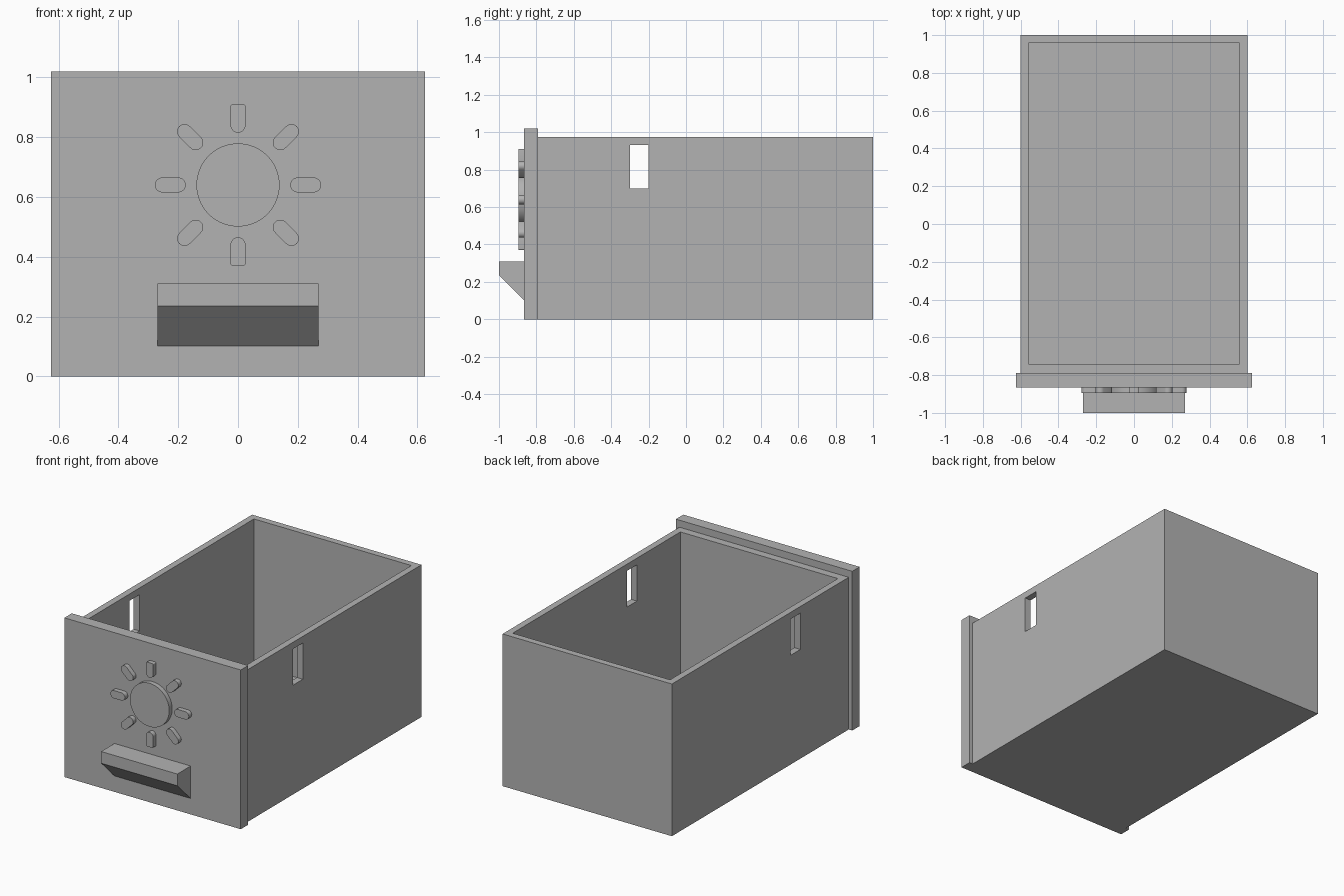
import bpy, bmesh
from math import sin, cos, pi, radians
from mathutils import Matrix, Vector

cube = bpy.data.objects.get("Cube")
if cube:
    bpy.data.objects.remove(cube, do_unlink=True)

GREY = (0.45, 0.45, 0.45, 1)
grey = bpy.data.materials.new("plain_grey")
grey.use_nodes = True
grey.diffuse_color = GREY
grey.node_tree.nodes["Principled BSDF"].inputs["Base Color"].default_value = GREY


def finish(name, bm):
    bmesh.ops.recalc_face_normals(bm, faces=bm.faces)
    mesh = bpy.data.meshes.new(name)
    bm.to_mesh(mesh)
    bm.free()
    mesh.materials.append(grey)
    ob = bpy.data.objects.new(name, mesh)
    bpy.context.collection.objects.link(ob)
    return ob


def box(name, lo, hi):
    lo, hi = Vector(lo), Vector(hi)
    bm = bmesh.new()
    bmesh.ops.create_cube(bm, size=1, matrix=Matrix.Translation((lo + hi) / 2)
                          @ Matrix.Diagonal((hi - lo).to_4d()))
    return finish(name, bm)


def extrude(name, points, depth):
    """Extrude a flat outline along a vector."""
    bm = bmesh.new()
    face = bm.faces.new([bm.verts.new(p) for p in points])
    result = bmesh.ops.extrude_face_region(bm, geom=[face], use_keep_orig=True)
    verts = [g for g in result["geom"] if isinstance(g, bmesh.types.BMVert)]
    bmesh.ops.translate(bm, verts=verts, vec=depth)
    return finish(name, bm)


def smooth(ob):
    bpy.ops.object.select_all(action="DESELECT")
    ob.select_set(True)
    bpy.context.view_layer.objects.active = ob
    bpy.ops.object.shade_smooth_by_angle(angle=radians(35))


def cut(ob, cutter):
    mod = ob.modifiers.new("cut", "BOOLEAN")
    mod.operation, mod.solver, mod.object = "DIFFERENCE", "EXACT", cutter
    cutter.hide_render = True
    cutter.hide_viewport = True


# Open drawer box with a slot through both side walls
tray = box("drawer_box", (-0.6, -0.79, 0), (0.6, 1, 0.975))
cut(tray, box("cavity_cutter", (-0.558, -0.74, 0.04), (0.558, 0.958, 1.2)))
cut(tray, box("slot_cutter", (-0.8, -0.3, 0.7), (0.8, -0.2, 0.932)))

# Front panel
FRONT = -0.865
box("front_panel", (-0.625, FRONT, 0), (0.625, -0.79, 1.02))

# Wedge-shaped pull handle
profile = [(FRONT, 0.31), (-1, 0.31), (-1, 0.235), (FRONT, 0.102)]
extrude("pull_handle", [(-0.27, y, z) for y, z in profile], (0.54, 0, 0))

# Raised sun: disc and eight rays
SUN_Z, RELIEF = 0.64, (0, -0.03, 0)
disc = [(0.139 * cos(a), FRONT, SUN_Z + 0.139 * sin(a))
        for a in (2 * pi * i / 64 for i in range(64))]
smooth(extrude("sun_disc", disc, RELIEF))


def ray_outline(angle, tip_radius):
    """Rounded bar pointing outwards, with its own tip corner radius."""
    half, inner, outer = 0.025, 0.175, 0.278 if tip_radius == 0.025 else 0.27
    flat = []
    for cx, cy, r, start in ((outer, half, tip_radius, 0), (inner, half, half, 90),
                             (inner, -half, half, 180), (outer, -half, tip_radius, 270)):
        ox = cx - r if cx == outer else cx + r
        oy = cy - r if cy > 0 else cy + r
        for i in range(7):
            a = radians(start + 15 * i)
            flat.append((ox + r * cos(a), oy + r * sin(a)))
    return [(u * cos(angle) - v * sin(angle), FRONT,
             SUN_Z + u * sin(angle) + v * cos(angle)) for u, v in flat]


for k in range(8):
    upright = k in (2, 6)
    ray = extrude(f"sun_ray_{k + 1}", ray_outline(k * pi / 4, 0.007 if upright else 0.025), RELIEF)
    bm = bmesh.new()
    bm.from_mesh(ray.data)
    bmesh.ops.remove_doubles(bm, verts=bm.verts, dist=0.0005)
    bm.to_mesh(ray.data)
    bm.free()
    smooth(ray)
